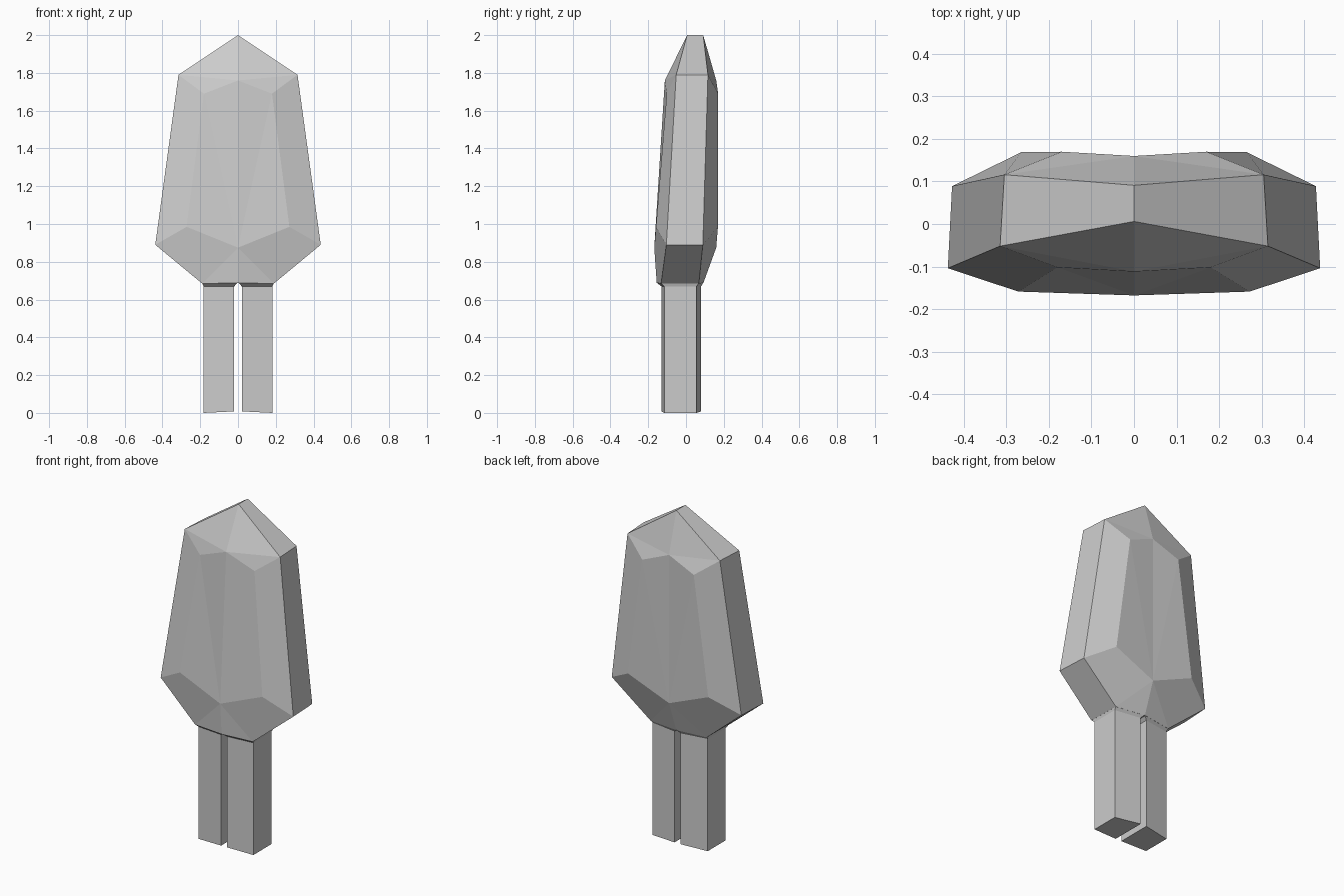
import bpy, bmesh

if "Cube" in bpy.data.objects:
    bpy.data.objects.remove(bpy.data.objects["Cube"])


def mirrored_object(name, verts, faces):
    """Build the right half as a mesh and mirror it across x = 0."""
    mesh = bpy.data.meshes.new(name)
    mesh.from_pydata(verts, [], faces)
    bm = bmesh.new()
    bm.from_mesh(mesh)
    bmesh.ops.recalc_face_normals(bm, faces=bm.faces)
    # an open half can be recalculated inward: check against the outermost face
    outer = max(bm.faces, key=lambda f: f.calc_center_median().x)
    if outer.normal.x < 0:
        bmesh.ops.reverse_faces(bm, faces=bm.faces)
    bm.to_mesh(mesh)
    bm.free()
    obj = bpy.data.objects.new(name, mesh)
    bpy.context.collection.objects.link(obj)
    mod = obj.modifiers.new("Mirror", 'MIRROR')
    mod.use_clip = True
    mod.merge_threshold = 0.001
    return obj


# Faceted head: rim (apex, shoulder, widest, base, base centre), then raised panel
front = [(0, .006, 2), (.315, -.052, 1.79), (.438, -.104, .89),
         (.19, -.132, .685), (0, -.155, .688),
         (0, -.112, 1.76), (.18, -.102, 1.69), (.272, -.159, .985), (0, -.168, .875)]
back = [(0, .091, 2), (.305, .116, 1.79), (.428, .089, .89),
        (.185, .068, .685), (0, .092, .688),
        (0, .160, 1.76), (.17, .170, 1.69), (.265, .169, .985), (0, .160, .875)]
panel = [(0, 1, 5), (1, 6, 5), (1, 2, 7, 6), (2, 3, 8, 7), (3, 4, 8),
         (5, 6, 8), (6, 7, 8)]
n = len(front)
faces = panel + [tuple(i + n for i in f) for f in panel]
faces += [(i, i + 1, i + 1 + n, i + n) for i in range(4)]
mirrored_object("head", front + back, faces)

# Split stem: one leg lofted through three sections, flaring into the head
rings = [
    [(.02, -.13, .008), (.182, -.115, 0), (.182, .055, 0), (.02, .08, .008)],
    [(.02, -.13, .67), (.182, -.115, .67), (.182, .055, .67), (.02, .08, .67)],
    [(.003, -.154, .688), (.19, -.132, .686), (.185, .068, .686), (.003, .091, .688)],
]
verts = [v for ring in rings for v in ring]
faces = [(0, 1, 2, 3), (8, 9, 10, 11)]
for r in (0, 4):
    faces += [(r + i, r + (i + 1) % 4, r + 4 + (i + 1) % 4, r + 4 + i) for i in range(4)]
mirrored_object("stem_legs", verts, faces)
